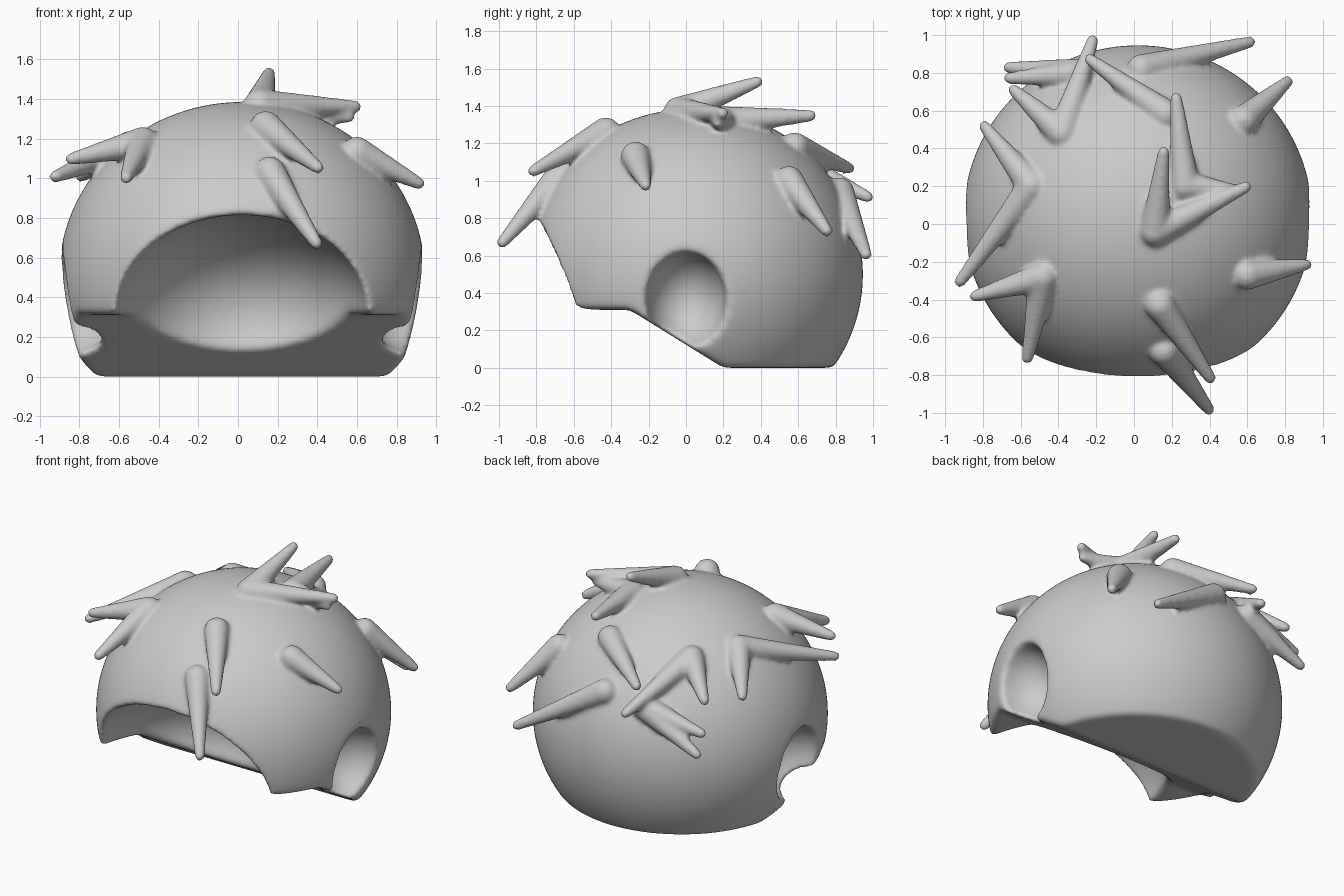
import bpy, bmesh
from mathutils import Vector, Matrix

if "Cube" in bpy.data.objects:
    bpy.data.objects.remove(bpy.data.objects["Cube"])


def new_object(name, bm):
    bmesh.ops.recalc_face_normals(bm, faces=bm.faces)
    mesh = bpy.data.meshes.new(name)
    bm.to_mesh(mesh)
    bm.free()
    ob = bpy.data.objects.new(name, mesh)
    bpy.context.collection.objects.link(ob)
    return ob


def ellipsoid(name, center, radii):
    bm = bmesh.new()
    m = Matrix.Translation(center) @ Matrix.Diagonal((*radii, 1))
    bmesh.ops.create_uvsphere(bm, u_segments=96, v_segments=48, radius=1, matrix=m)
    return new_object(name, bm)


def spike(base, tip, r0=0.08, r1=0.032):
    """Tapered rod with round ends, from base centre to the tip's far end."""
    a, b = Vector(base), Vector(tip)
    d = (b - a).normalized()
    b -= d * r1
    bm = bmesh.new()
    m = Matrix.Translation((a + b) / 2) @ d.to_track_quat('Z', 'Y').to_matrix().to_4x4()
    bmesh.ops.create_cone(bm, cap_ends=True, segments=24, radius1=r0, radius2=r1,
                          depth=(b - a).length, matrix=m)
    for p, r in ((a, r0), (b, r1)):
        bmesh.ops.create_uvsphere(bm, u_segments=24, v_segments=12, radius=r,
                                  matrix=Matrix.Translation(p))
    return new_object("spike", bm)


def apply_modifiers(ob):
    for mod in list(ob.modifiers):
        bpy.ops.object.modifier_apply(modifier=mod.name)


def fuse_and_soften(ob, iterations):
    """Voxel skin over all overlapping parts, then relax its edges."""
    remesh = ob.modifiers.new("fuse", 'REMESH')
    remesh.mode = 'VOXEL'
    remesh.voxel_size = 0.014
    remesh.use_smooth_shade = True
    soft = ob.modifiers.new("soften", 'SMOOTH')
    soft.factor = 0.5
    soft.iterations = iterations
    apply_modifiers(ob)


# Main dome
dome = ellipsoid("spiked_dome", (0.02, 0.033, 0.5), (0.925, 0.914, 0.885))

# Cutters: underside side-profile, face hollow, two ear hollows
profile = [(-1.3, 0.31), (-0.3, 0.31), (0.2, 0.0), (1.3, 0.0), (1.3, -1), (-1.3, -1)]
bm = bmesh.new()
face = bm.faces.new([bm.verts.new((-1.3, y, z)) for y, z in profile])
ext = bmesh.ops.extrude_face_region(bm, geom=[face])
bmesh.ops.translate(bm, vec=(2.6, 0, 0),
                    verts=[v for v in ext["geom"] if isinstance(v, bmesh.types.BMVert)])
cutters = [new_object("underside_cutter", bm),
           ellipsoid("face_cutter", (0.02, -0.75, 0.3), (0.645, 0.77, 0.515))]
for s in (-1, 1):
    cutters.append(ellipsoid("ear_cutter", (0.02 + s * 0.9, 0, 0.36), (0.275, 0.215, 0.258)))

for c in cutters:
    c.hide_render = True
    mod = dome.modifiers.new(c.name, 'BOOLEAN')
    mod.operation = 'DIFFERENCE'
    mod.solver = 'EXACT'
    mod.object = c
bpy.context.view_layer.objects.active = dome
dome.select_set(True)
apply_modifiers(dome)
for c in cutters:
    bpy.data.objects.remove(c)
fuse_and_soften(dome, 22)   # rounded rims on the openings

# Spikes: base -> one or more tips
clusters = [
    ((0.16, -0.67, 1.03), [(0.41, -1.0, 0.65)]),
    ((0.14, -0.43, 1.26), [(0.42, -0.84, 1.04)]),
    ((0.60, -0.27, 1.13), [(0.94, -0.21, 0.96)]),
    ((-0.48, -0.28, 1.18), [(-0.87, -0.39, 1.09), (-0.57, -0.74, 0.99)]),
    ((-0.54, 0.20, 1.16), [(-0.94, -0.33, 1.0), (-0.81, 0.54, 1.0)]),
    ((-0.38, 0.48, 1.15), [(-0.66, 0.73, 1.0), (-0.21, 1.0, 0.9)]),
    ((0.17, 0.58, 1.18), [(-0.26, 0.89, 1.06)]),
    ((0.04, 0.82, 0.94), [(0.64, 0.97, 0.59)]),
    ((-0.24, 0.80, 0.90), [(-0.69, 0.77, 0.81), (-0.69, 0.83, 0.68)]),
    ((0.58, 0.55, 1.0), [(0.83, 0.77, 0.71)]),
    ((0.11, -0.04, 1.37), [(0.16, 0.41, 1.54), (0.62, 0.21, 1.36)]),
    ((0.27, 0.20, 1.32), [(0.22, 0.70, 1.35), (0.59, 0.17, 1.31)]),
]
for base, tips in clusters:
    for tip in tips:
        spike(base, tip).select_set(True)

# Fuse everything into one soft skin
bpy.ops.object.join()
fuse_and_soften(dome, 8)
bpy.ops.object.shade_smooth()
